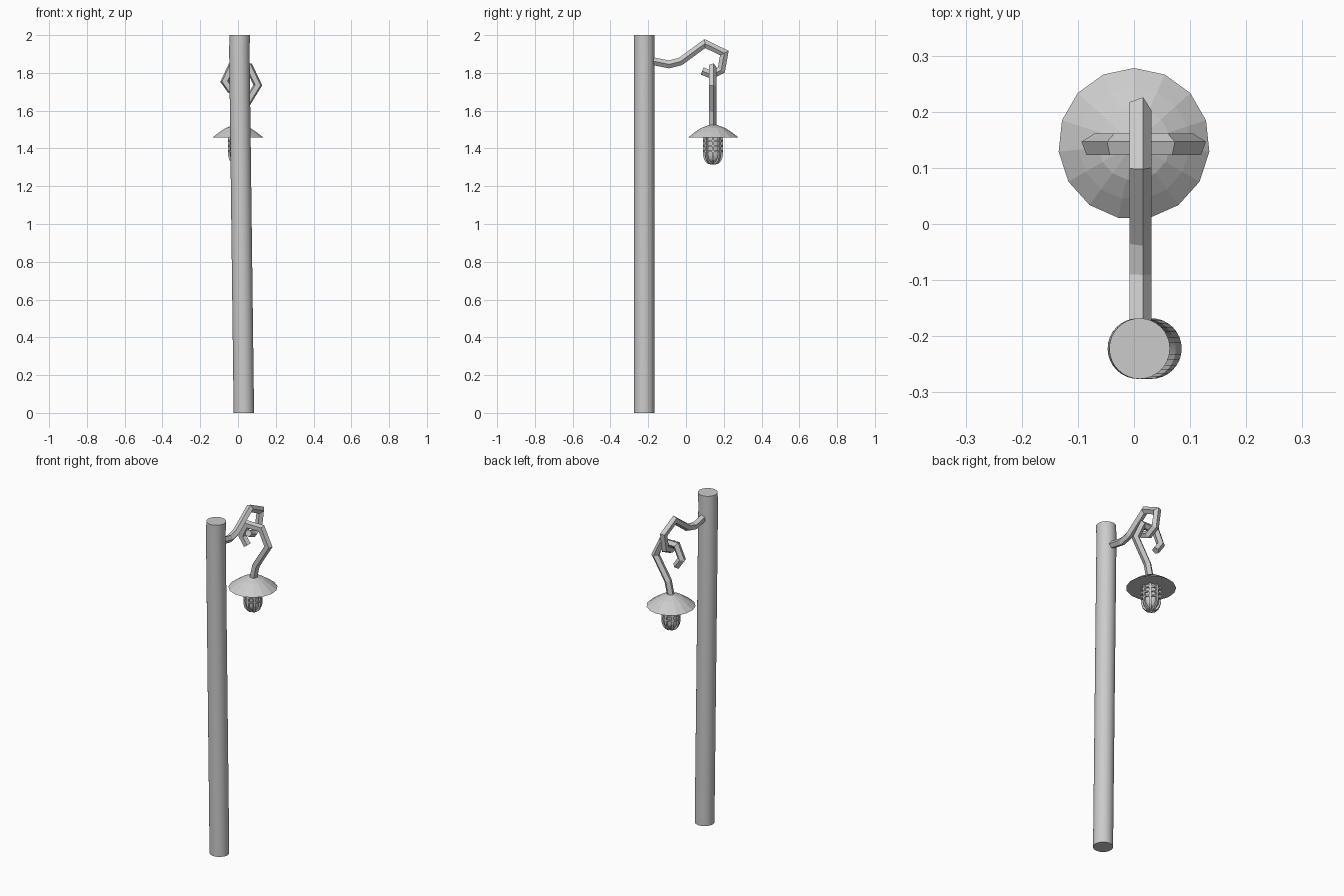
import bpy, bmesh, math
from mathutils import Vector, Matrix

old = bpy.data.objects.get("Cube")
if old:
    bpy.data.objects.remove(old, do_unlink=True)

grey = bpy.data.materials.new("plain grey")
grey.use_nodes = True
grey.diffuse_color = (0.6, 0.6, 0.6, 1)
grey.node_tree.nodes["Principled BSDF"].inputs["Base Color"].default_value = (0.6, 0.6, 0.6, 1)

LAMP = Vector((0, 0.143, 0))


def finish(name, bm, smooth=False):
    bmesh.ops.recalc_face_normals(bm, faces=bm.faces)
    mesh = bpy.data.meshes.new(name)
    bm.to_mesh(mesh)
    bm.free()
    mesh.materials.append(grey)
    ob = bpy.data.objects.new(name, mesh)
    bpy.context.collection.objects.link(ob)
    if smooth:
        bpy.ops.object.select_all(action='DESELECT')
        ob.select_set(True)
        bpy.context.view_layer.objects.active = ob
        bpy.ops.object.shade_smooth_by_angle(angle=math.radians(35))
    return ob


def skin(bm, rings, closed=False):
    """Bridge rings of points; cap the ends unless the loop is closed."""
    rows = [[bm.verts.new(p) for p in ring] for ring in rings]
    n = len(rows[0])
    pairs = list(zip(rows, rows[1:])) + ([(rows[-1], rows[0])] if closed else [])
    for a, b in pairs:
        for i in range(n):
            j = (i + 1) % n
            bm.faces.new((a[i], a[j], b[j], b[i]))
    if not closed:
        bm.faces.new(rows[0])
        bm.faces.new(rows[-1])


def circle(center, r, sides, start=0.0):
    return [Vector(center) + Vector((r * math.cos(start + i * math.tau / sides),
                                     r * math.sin(start + i * math.tau / sides), 0))
            for i in range(sides)]


def bent_rod(name, points, axis, r, sides=5):
    """Mitred rod along a planar path; axis is the normal of that plane."""
    pts = [Vector(p) for p in points]
    axis = Vector(axis)
    rings = []
    for i, p in enumerate(pts):
        t_in = (p - pts[max(i - 1, 0)]).normalized()
        t_out = (pts[min(i + 1, len(pts) - 1)] - p).normalized()
        t = (t_in + t_out).normalized()
        stretch = 1 / max(t.dot(t_out if t_out.length else t_in), 0.5)
        side = t.cross(axis) * stretch
        rings.append([p + r * (math.cos(a) * axis + math.sin(a) * side)
                      for a in (k * math.tau / sides for k in range(sides))])
    bm = bmesh.new()
    skin(bm, rings)
    return finish(name, bm)


def lathe(name, profile, sides, smooth=False, start=math.pi / 2):
    bm = bmesh.new()
    skin(bm, [circle(LAMP + Vector((0, 0, z)), r, sides, start) for r, z in profile])
    return finish(name, bm, smooth)


# Slightly leaning post
bm = bmesh.new()
skin(bm, [circle((x, -0.222, z), 0.054, 32)
          for x, z in ((0.031, 0), (0.007, 1.93), (0.01, 2))])
finish("post", bm, smooth=True)

# Wavy arm ending in a hook
arm = [(-0.19, 1.865), (-0.09, 1.845), (-0.03, 1.86), (0.10, 1.955),
       (0.203, 1.905), (0.187, 1.815), (0.135, 1.79), (0.085, 1.81)]
bent_rod("arm", [(0.0095, y, z) for y, z in arm], (1, 0, 0), 0.0215)

# Hooked hanger carrying the lamp
hanger = [(0, 1.50), (0.022, 1.60), (0.105, 1.735), (0.06, 1.83),
          (-0.035, 1.83), (-0.07, 1.755), (-0.035, 1.705)]
bent_rod("lamp_hanger", [(x, 0.14, z) for x, z in hanger], (0, 1, 0), 0.0215)

# Faceted shade and rounded bulb
lathe("lamp_shade", [(0.135, 1.458), (0.10, 1.485), (0.065, 1.508), (0.02, 1.525)], 15)
bulb = [(0.044, 1.46), (0.044, 1.365)]
bulb += [(0.044 * math.cos(a), 1.365 - 0.044 * math.sin(a))
         for a in (math.radians(d) for d in (25, 50, 75))]
lathe("bulb", bulb, 16, smooth=True)

# Guard rings around the bulb
bm = bmesh.new()
for z in (1.44, 1.413, 1.386):
    skin(bm, [circle(LAMP + Vector((0, 0, z + dz)), r, 16)
              for r, dz in ((0.042, -0.004), (0.052, -0.004),
                            (0.052, 0.004), (0.042, 0.004))], closed=True)
finish("guard_rings", bm)

# Guard bars curving in under the bulb
bm = bmesh.new()
outline = [(0.053, 1.46), (0.053, 1.365), (0.046, 1.338), (0.03, 1.32), (0.008, 1.314)]
for k in range(8):
    turn = Matrix.Translation(LAMP) @ Matrix.Rotation(k * math.tau / 8, 4, 'Z')
    rings = []
    for r, z in outline:
        inner, lift = r * 0.8, (1.365 - z) * 0.2 if z < 1.365 else 0
        rings.append([turn @ Vector(p) for p in (
            (r, -0.006, z), (r, 0.006, z), (inner, 0.006, z + lift), (inner, -0.006, z + lift))])
    skin(bm, rings)
finish("guard_bars", bm)
